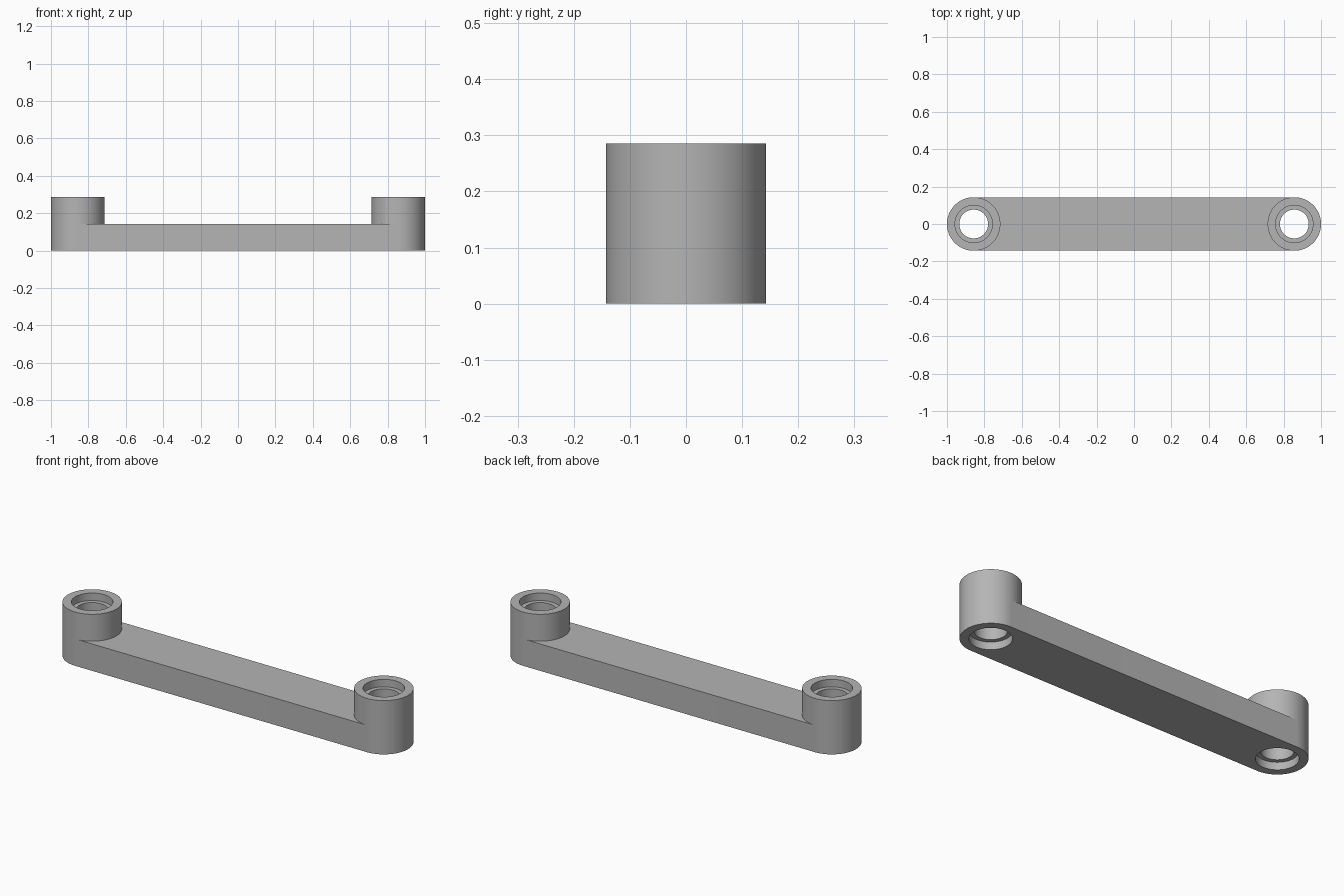
import bpy
import math

cube = bpy.data.objects.get("Cube")
if cube:
    bpy.data.objects.remove(cube, do_unlink=True)

RADIUS = 1 / 7          # boss radius, also half the bar width
HEIGHT = 2 / 7          # boss height
BAR_HEIGHT = 1 / 7
CENTRE = 1 - RADIUS     # boss distance from the middle
HOLE, RECESS, DEPTH = 0.077, 0.1, 0.04

grey = bpy.data.materials.new("grey")
grey.use_nodes = True
colour = (0.46, 0.46, 0.46, 1)
grey.diffuse_color = colour
grey.node_tree.nodes["Principled BSDF"].inputs["Base Color"].default_value = colour


def cylinder(name, x, radius, bottom, top):
    bpy.ops.mesh.primitive_cylinder_add(
        vertices=96, radius=radius, depth=top - bottom,
        location=(x, 0, (bottom + top) / 2))
    obj = bpy.context.object
    obj.name = name
    obj.data.materials.append(grey)
    return obj


def combine(target, tool, operation):
    mod = target.modifiers.new(operation.title(), 'BOOLEAN')
    mod.operation = operation
    mod.solver = 'EXACT'
    mod.object = tool
    bpy.context.view_layer.objects.active = target
    bpy.ops.object.modifier_apply(modifier=mod.name)
    bpy.data.objects.remove(tool, do_unlink=True)


# Flat bar between the boss centres
bpy.ops.mesh.primitive_cube_add(size=1, location=(0, 0, BAR_HEIGHT / 2))
arm = bpy.context.object
arm.name = "link_arm"
arm.scale = (2 * CENTRE, 2 * RADIUS - 0.0006, BAR_HEIGHT)
bpy.ops.object.transform_apply(location=True, scale=True)
arm.data.materials.append(grey)

for side in (-1, 1):
    x = side * CENTRE
    # Raised round boss
    combine(arm, cylinder("boss", x, RADIUS, 0, HEIGHT), 'UNION')
    # Through hole with a wider recess at both ends
    combine(arm, cylinder("hole", x, HOLE, -0.1, HEIGHT + 0.1), 'DIFFERENCE')
    combine(arm, cylinder("top_recess", x, RECESS, HEIGHT - DEPTH, HEIGHT + 0.1), 'DIFFERENCE')
    combine(arm, cylinder("bottom_recess", x, RECESS, -0.1, DEPTH), 'DIFFERENCE')

bpy.ops.object.select_all(action='DESELECT')
arm.select_set(True)
bpy.context.view_layer.objects.active = arm
bpy.ops.object.shade_smooth_by_angle(angle=math.radians(30))
